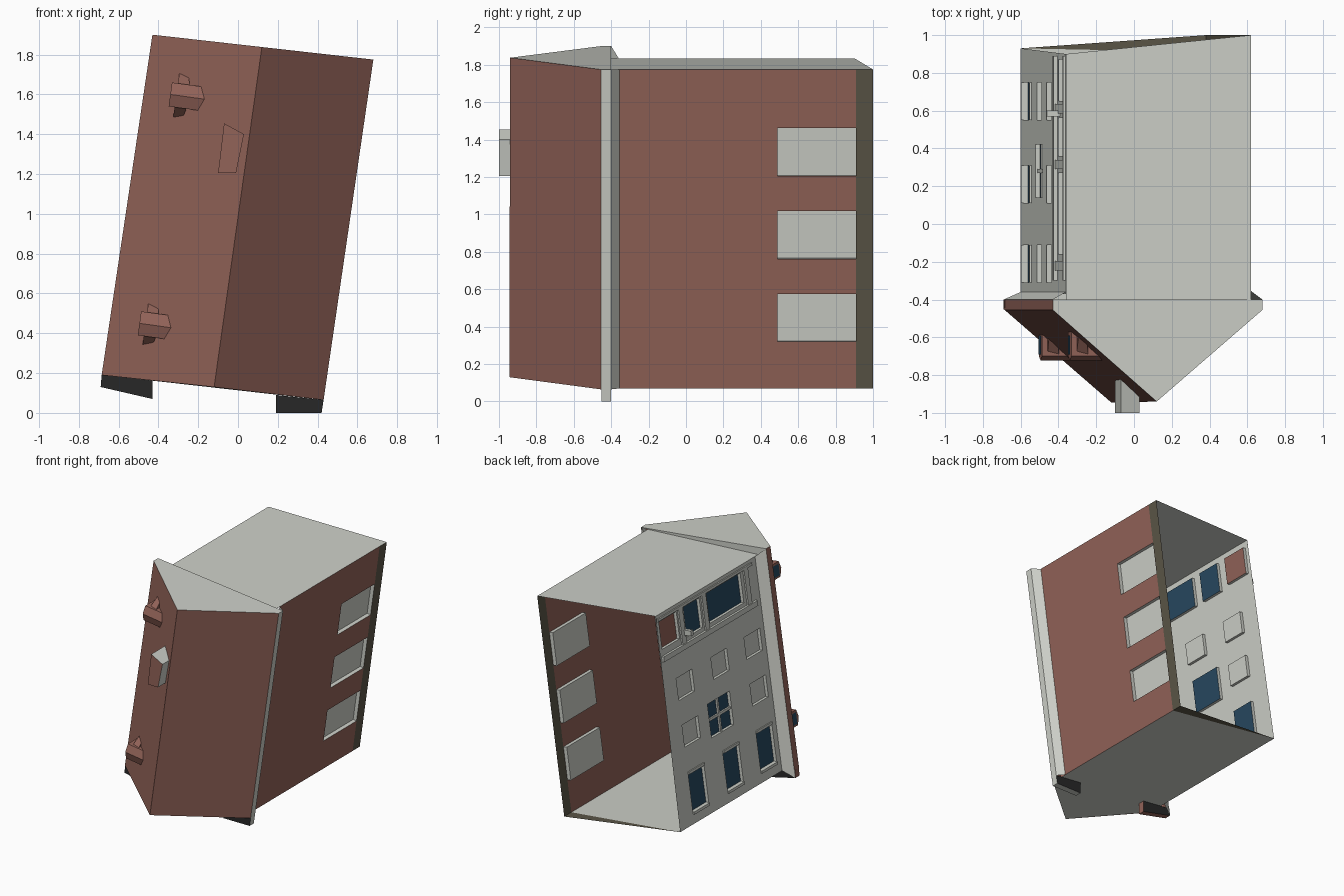
import bpy

if "Cube" in bpy.data.objects:
    bpy.data.objects.remove(bpy.data.objects["Cube"])


def material(name, r, g, b):
    m = bpy.data.materials.new(name)
    m.diffuse_color = tuple(c ** 2.2 for c in (r, g, b)) + (1,)
    m.use_nodes = True
    m.node_tree.nodes["Principled BSDF"].inputs["Base Color"].default_value = m.diffuse_color
    return m


BRICK = material("brick red", .57, .39, .35)
GREY = material("pale grey", .80, .81, .78)
NAVY = material("navy glass", .17, .29, .38)
OLIVE = material("olive base", .36, .34, .285)
DARK = material("charcoal", .17, .17, .17)
MATS = [BRICK, GREY, NAVY, OLIVE, DARK]
B, G, N, O, D = range(5)


def build(name, faces):
    """faces: list of (corner points, colour index)"""
    verts, polys, cols = [], [], []
    for pts, col in faces:
        polys.append(range(len(verts), len(verts) + len(pts)))
        verts += pts
        cols.append(col)
    me = bpy.data.meshes.new(name)
    me.from_pydata(verts, [], [list(p) for p in polys])
    for m in MATS:
        me.materials.append(m)
    for p, c in zip(me.polygons, cols):
        p.material_index = c
    ob = bpy.data.objects.new(name, me)
    bpy.context.collection.objects.link(ob)
    return ob


def hull(a, b, col, cap_a=None, cap_b=None):
    """faces joining two matching outlines, with both caps"""
    n = len(a)
    fs = [([a[i], a[(i + 1) % n], b[(i + 1) % n], b[i]], col) for i in range(n)]
    return fs + [(a[::-1], col if cap_a is None else cap_a),
                 (b, col if cap_b is None else cap_b)]


def wall(name, P, ys, zs, holes, colour, depth):
    """wall sheet cut by recessed windows; holes are (y0, y1, z0, z1, colour)"""
    cy = sorted(set(ys + [h[i] for h in holes for i in (0, 1)]))
    cz = sorted(set(zs + [h[i] for h in holes for i in (2, 3)]))
    fs = []
    for y0, y1 in zip(cy, cy[1:]):
        for z0, z1 in zip(cz, cz[1:]):
            my, mz = (y0 + y1) / 2, (z0 + z1) / 2
            if not any(h[0] < my < h[1] and h[2] < mz < h[3] for h in holes):
                fs.append(([P(y0, z0, 0), P(y1, z0, 0), P(y1, z1, 0), P(y0, z1, 0)],
                           colour(my)))
    for y0, y1, z0, z1, col in holes:
        ring = [(y0, z0), (y1, z0), (y1, z1), (y0, z1)]
        out = [P(y, z, 0) for y, z in ring]
        inn = [P(y, z, -depth) for y, z in ring]
        fs += [([out[i], out[(i + 1) % 4], inn[(i + 1) % 4], inn[i]], G) for i in range(4)]
        fs.append((inn, col))
    return build(name, fs)


# Street facade (left side), leaning with the building
def left(y, z, d):
    t = (z - .18) / 1.655
    if y > .89:
        y += .03 * (1 - t)
    return (-.60 + .24 * t - d, y, z + .139 * d)


rows = [(.55, .75), (.11, .31), (-.31, -.11)]
holes = [(a, b, .27, .56, N) for a, b in rows]
holes += [(a, b, 1.13, 1.30, G) for a, b in rows]
holes += [(a, b, .77, .94, G) for a, b in (rows[0], rows[2])]
holes += [(.14, .42, .72, .98, N)]
holes += [(.65, .87, 1.57, 1.78, B), (.36, .56, 1.55, 1.78, N), (-.16, .27, 1.55, 1.78, N)]
wall("facade", left, [-.37, .90], [.18, 1.835], holes, lambda y: G, .025)


# Brick wall (right side) with olive base strip
def right(y, z, d):
    return (.38 + .24 * (z - .07) / 1.705 + d, y, z - .139 * d)


holes = [(.49, .909, z, z + .256, G) for z in (.32, .762, 1.205)]
wall("brick_wall", right, [-.36, .91, 1.0], [.07, 1.775], holes,
     lambda y: O if y > .91 else B, .03)


# Trim on the facade: raised window borders, shop ledge, posts, glazing bars
def strip(y0, y1, z0, z1, d0, d1):
    ring = [(y0, z0), (y1, z0), (y1, z1), (y0, z1)]
    return hull([left(y, z, d0) for y, z in ring], [left(y, z, d1) for y, z in ring], G)


trim = strip(-.30, .89, 1.48, 1.52, 0, .02) + strip(-.30, .89, 1.79, 1.81, 0, .012)
for y in (.61, .315, -.22):
    trim += strip(y - .025, y + .025, 1.52, 1.79, 0, .012)
for a, b in rows:
    trim += strip(a, b, .25, .27, 0, .01) + strip(a, b, .56, .58, 0, .01)
trim += strip(.27, .29, .72, .98, -.024, -.01) + strip(.14, .42, .84, .86, -.024, -.01)
trim += strip(.57, .60, 1.58, 1.62, 0, .07)
build("facade_trim", trim)

# Gable end walls; the low end has an olive wedge at its base
ridge_t, ridge_b = (.12, -.94, 1.838), (-.12, -.945, .13)
build("upper_end_wall", [
    ([ridge_t, (-.43, -.455, 1.90), (-.43, -.40, 1.90), (.68, -.40, 1.775),
      (.68, -.455, 1.775)], G),
    ([(-.43, -.40, 1.90), (-.36, -.40, 1.835), (.62, -.40, 1.775), (.68, -.40, 1.775)], G),
    ([(-.36, -.40, 1.835), (-.36, .90, 1.835), (.62, 1.0, 1.775), (.62, -.40, 1.775)], G)])
build("lower_end_wall", [
    ([ridge_b, (.43, -.455, .065), (.43, -.40, .065), (-.68, -.40, .19), (-.68, -.455, .19)], G),
    ([(-.60, -.40, .18), (.38, -.40, .07), (.38, .91, .07), (-.60, .93, .18)], G),
    ([(-.60, .93, .18), (.38, .91, .07), (.38, 1.0, .07)], O)])

# Roof slopes
build("roof", [
    ([ridge_b, ridge_t, (-.43, -.455, 1.90), (-.685, -.455, .19)], B),
    ([ridge_t, ridge_b, (.43, -.455, .065), (.68, -.455, 1.775)], B)])

# Eaves: fascia and sloping soffit along both sides
build("left_eave", [
    ([(-.685, -.455, .19), (-.43, -.455, 1.90), (-.43, -.40, 1.90), (-.69, -.40, .13)], B),
    ([(-.69, -.40, .13), (-.43, -.40, 1.90), (-.36, -.36, 1.835), (-.60, -.36, .18)], G)])
build("right_eave", [
    ([(.43, -.455, .065), (.68, -.455, 1.775), (.68, -.40, 1.775), (.43, -.40, .065)], G),
    ([(.43, -.40, .065), (.68, -.40, 1.775), (.62, -.355, 1.775), (.38, -.355, .07)], G)])

# Eave returns below the low end
for name, ring, col in (
        ("left_eave_return", [(-.685, .19), (-.43, .165), (-.43, .07), (-.69, .13)], B),
        ("right_eave_return", [(.19, .09), (.43, .065), (.42, 0), (.19, 0)], G)):
    build(name, hull([(x, -.453, z) for x, z in ring],
                     [(x, -.40, z) for x, z in ring], col, cap_a=D, cap_b=D))

# Chimney beside the ridge
ring = [(-.07, 1.455), (.03, 1.40), (-.01, 1.205), (-.10, 1.205)]
build("chimney", hull([(x, -1.0, z) for x, z in ring],
                      [(x, -.82, z) for x, z in ring], G, cap_a=B))


# Dormers on the left slope
def dormer(name, x0, z0):
    def q(x, y, z):
        return (x0 + x + .139 * z, y, z0 + z - .139 * x)
    front = [q(0, y, z) for z, y in
             ((-.06, -.555), (-.06, -.70), (0, -.722), (.06, -.70), (.06, -.555))]
    back = [q(x, y, z) for x, y, z in
            ((.165, -.69, -.06), (.165, -.70, -.06), (.185, -.722, 0),
             (.165, -.70, .06), (.165, -.69, .06))]
    fs = hull(front, back, B)
    # glass plate
    fs.append(([q(-.004, y, z) for y, z in
                ((-.59, -.045), (-.69, -.045), (-.69, .045), (-.59, .045))], N))
    # side wings
    for s in (-1, 1):
        fs += hull([q(.03, -.58, .055 * s), q(.03, -.68, .055 * s), q(.03, -.60, .11 * s)],
                   [q(.09, -.63, .055 * s), q(.09, -.695, .055 * s), q(.08, -.64, .095 * s)], B)
    build(name, fs)


dormer("upper_dormer", -.34, 1.60)
dormer("lower_dormer", -.495, .45)

# Make each closed part face outwards
import bmesh
for ob in bpy.data.objects:
    if ob.name in ("chimney", "left_eave_return", "right_eave_return", "facade_trim"):
        bm = bmesh.new()
        bm.from_mesh(ob.data)
        bmesh.ops.remove_doubles(bm, verts=bm.verts, dist=1e-5)
        bmesh.ops.recalc_face_normals(bm, faces=bm.faces)
        bm.to_mesh(ob.data)
        bm.free()
